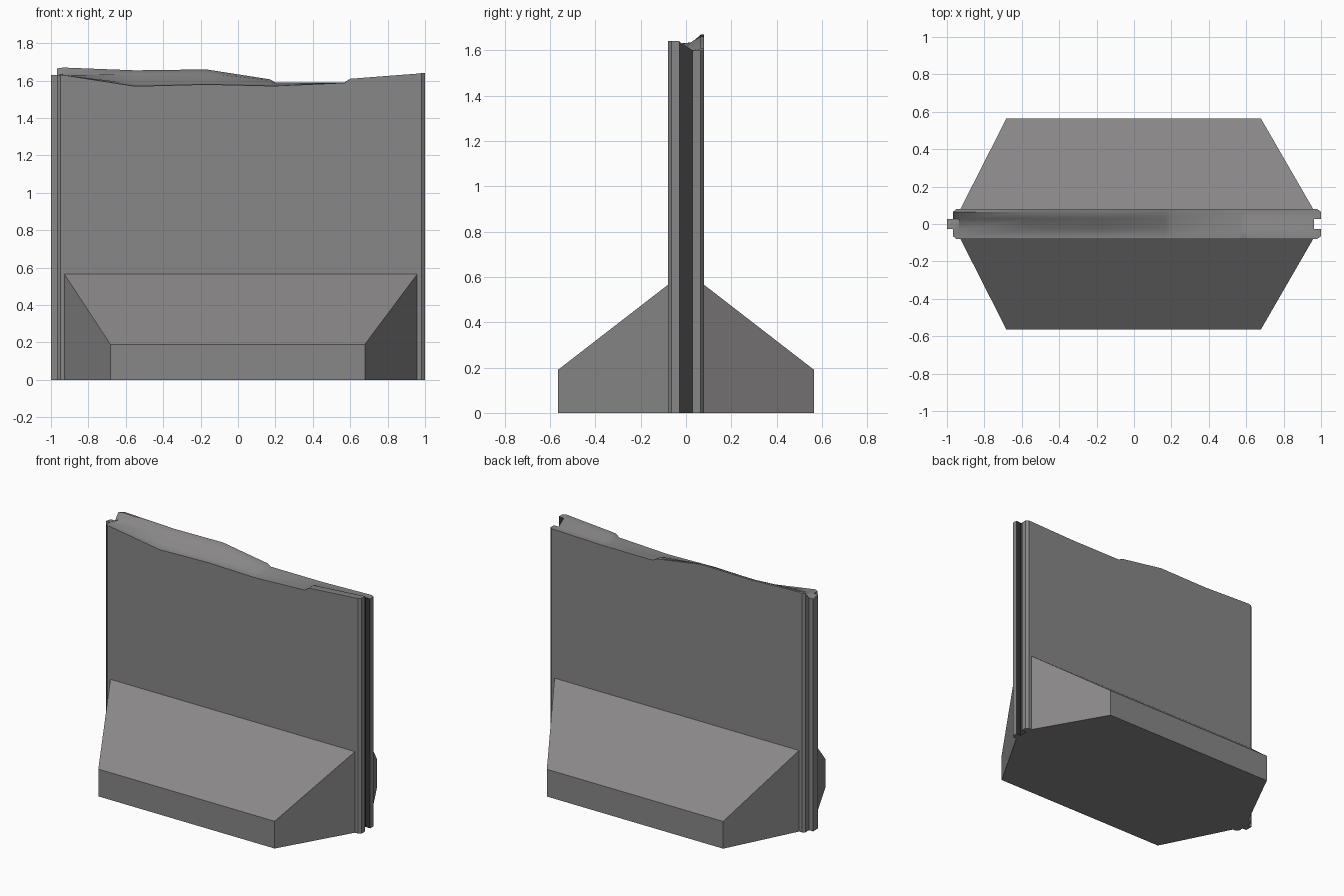
import bpy, bmesh, math

if "Cube" in bpy.data.objects:
    bpy.data.objects.remove(bpy.data.objects["Cube"])


def material(name, rgb):
    m = bpy.data.materials.new(name)
    m.diffuse_color = (*rgb, 1)
    m.use_nodes = True
    m.node_tree.nodes["Principled BSDF"].inputs["Base Color"].default_value = m.diffuse_color
    return m


concrete = material("concrete grey", (0.25, 0.243, 0.243))
dark = material("dark groove grey", (0.035, 0.035, 0.035))


def finish(bm, name, mats):
    bmesh.ops.recalc_face_normals(bm, faces=bm.faces)
    me = bpy.data.meshes.new(name)
    bm.to_mesh(me)
    bm.free()
    ob = bpy.data.objects.new(name, me)
    bpy.context.collection.objects.link(ob)
    for m in mats:
        me.materials.append(m)
    return ob


# Wall slab: a plan grid with a tongue at -x, a groove at +x and a broken top
xs = [-1, -0.968, -0.935, -0.55, -0.17, 0.17, 0.2, 0.57, 0.6, 0.963, 1.0]
ys = [-0.08, -0.065, -0.028, 0.028, 0.065, 0.08]
front = [1.63, 1.63, 1.63, 1.57, 1.58, 1.572, 1.572, 1.588, 1.61, 1.637, 1.64]
mid_f = [1.63, 1.63, 1.628, 1.583, 1.588, 1.58, 1.575, 1.59, 1.61, 1.637, 1.64]
mid_b = [1.62, 1.62, 1.635, 1.635, 1.64, 1.60, 1.585, 1.588, 1.59, 1.60, 1.60]
back = [1.66, 1.665, 1.67, 1.655, 1.66, 1.607, 1.59, 1.59, 1.59, 1.60, 1.60]
tops = [front, front, mid_f, mid_b, back, back]

bm = bmesh.new()
verts = {}


def vert(i, j, top):
    if (i, j, top) not in verts:
        x = xs[i]
        if j in (0, 5):              # chamfered slab corners
            x += {1: 0.018, 10: -0.02}.get(i, 0)
            if i == 9:
                x -= 0.01
        verts[i, j, top] = bm.verts.new((x, ys[j], tops[j][i] if top else 0))
    return verts[i, j, top]


def filled(i, j):
    if not (0 <= i < 10 and 0 <= j < 5):
        return False
    if i == 0:
        return j == 2                # tongue
    if i == 9:
        return j != 2                # groove
    return True


for i in range(10):
    for j in range(5):
        if not filled(i, j):
            continue
        ring = [(i, j), (i + 1, j), (i + 1, j + 1), (i, j + 1)]
        for top in (0, 1):
            bm.faces.new([vert(a, b, top) for a, b in ring])
        for k, (di, dj) in enumerate([(0, -1), (1, 0), (0, 1), (-1, 0)]):
            if not filled(i + di, j + dj):
                p, q = ring[k], ring[(k + 1) % 4]
                f = bm.faces.new([vert(*p, 0), vert(*q, 0), vert(*q, 1), vert(*p, 1)])
                if (i + di, j + dj) == (9, 2):
                    f.material_index = 1
wall = finish(bm, "wall", [concrete, dark])
bpy.context.view_layer.objects.active = wall
wall.select_set(True)
bpy.ops.object.shade_smooth_by_angle(angle=math.radians(30))


# Sloped feet, one on each side of the wall
def foot(name, s):
    bm = bmesh.new()
    pts = [(-0.928, 0.08, 0), (0.958, 0.08, 0), (0.678, 0.565, 0), (-0.682, 0.565, 0),
           (-0.928, 0.08, 0.565), (0.958, 0.08, 0.565), (0.678, 0.565, 0.19), (-0.682, 0.565, 0.19)]
    v = [bm.verts.new((x, s * y, z)) for x, y, z in pts]
    for f in [(0, 1, 2, 3), (4, 5, 6, 7), (0, 1, 5, 4), (1, 2, 6, 5), (2, 3, 7, 6), (3, 0, 4, 7)]:
        bm.faces.new([v[i] for i in f])
    bmesh.ops.recalc_face_normals(bm, faces=bm.faces)
    bm.faces.ensure_lookup_table()
    bmesh.ops.delete(bm, geom=[bm.faces[2]], context='FACES_ONLY')   # hidden against the wall
    return finish(bm, name, [concrete])


foot("front_foot", -1)
foot("back_foot", 1)
